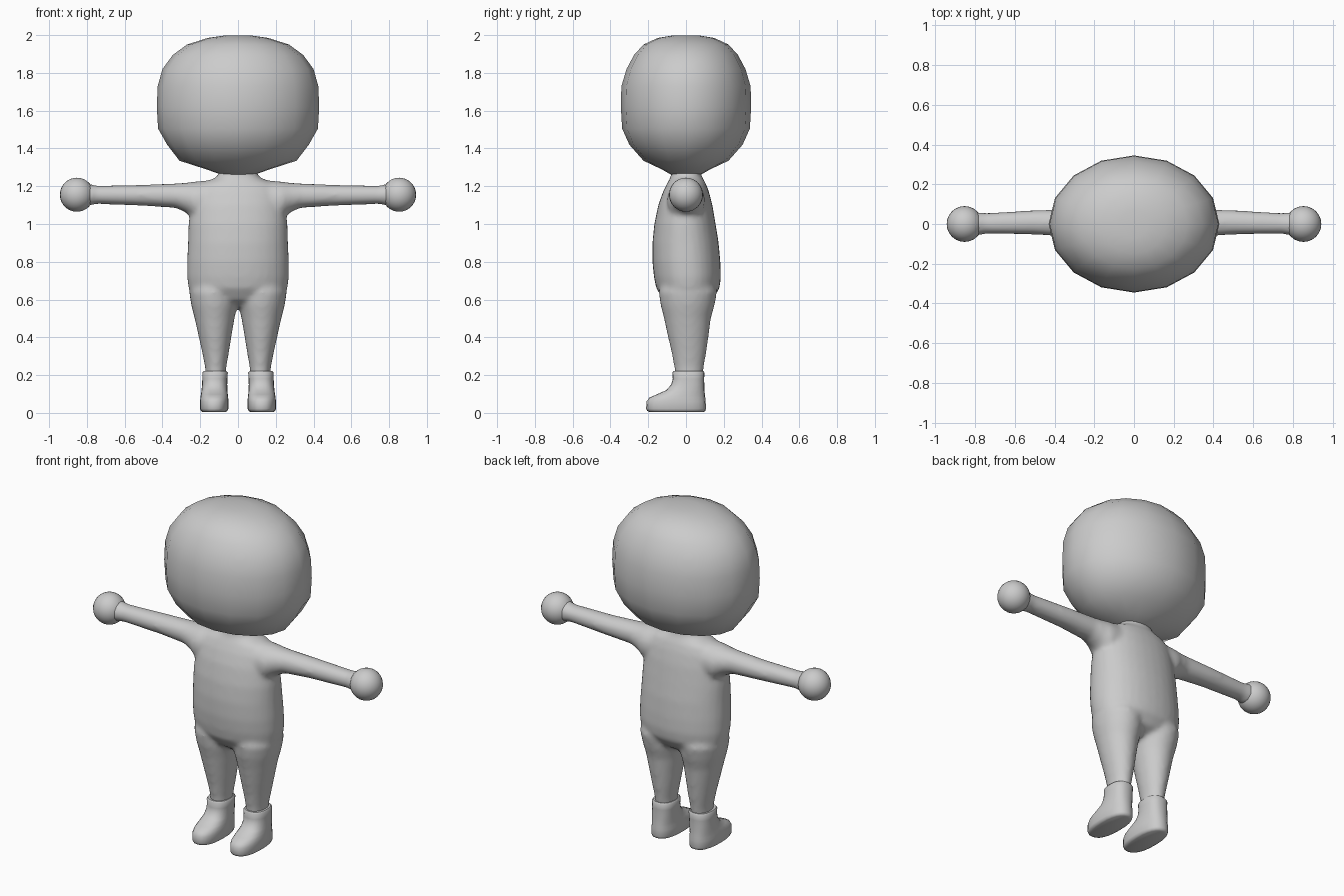
import bpy, bmesh, math

if "Cube" in bpy.data.objects:
    bpy.data.objects.remove(bpy.data.objects["Cube"])

grey = bpy.data.materials.new("plain grey")
grey.diffuse_color = (0.6, 0.6, 0.6, 1)
grey.use_nodes = True
grey.node_tree.nodes["Principled BSDF"].inputs["Base Color"].default_value = grey.diffuse_color


def loft(bm, rings, axis="z", n=24, power=2.0):
    """Skin closed rings (position, u range, v range) along z or x."""
    loops = []
    for p, u0, u1, v0, v1 in rings:
        loop = []
        for i in range(n):
            a = 2 * math.pi * i / n
            c, s = math.cos(a), math.sin(a)
            u = (u0 + u1) / 2 + (u1 - u0) / 2 * math.copysign(abs(c) ** (2 / power), c)
            v = (v0 + v1) / 2 + (v1 - v0) / 2 * math.copysign(abs(s) ** (2 / power), s)
            loop.append(bm.verts.new((u, v, p) if axis == "z" else (p, u, v)))
        loops.append(loop)
    for a, b in zip(loops, loops[1:]):
        for i in range(n):
            j = (i + 1) % n
            bm.faces.new((a[i], a[j], b[j], b[i]))
    bm.faces.new(loops[0][::-1])
    bm.faces.new(loops[-1])


def finish(bm, name):
    bmesh.ops.recalc_face_normals(bm, faces=bm.faces)
    me = bpy.data.meshes.new(name)
    bm.to_mesh(me)
    bm.free()
    me.materials.append(grey)
    me.shade_smooth()
    ob = bpy.data.objects.new(name, me)
    bpy.context.collection.objects.link(ob)
    return ob


def flip(ring):
    p, u0, u1, v0, v1 = ring
    return (p, -u1, -u0, v0, v1)


# Head: coarse rounded block
head = [(1.262, .09, .08), (1.29, .17, .13), (1.335, .31, .225), (1.42, .375, .30),
        (1.505, .423, .338), (1.62, .43, .345), (1.73, .425, .342), (1.82, .40, .315),
        (1.895, .345, .275), (1.95, .27, .225), (1.985, .16, .15), (1.998, .07, .07)]
bm = bmesh.new()
loft(bm, [(z, -x, x, -y, y) for z, x, y in head], n=16)
finish(bm, "head")

# Body: torso, legs and arms fused into one smooth skin
bm = bmesh.new()
torso = [(.56, .08, -.06, .07), (.60, .20, -.12, .14), (.66, .262, -.158, .178),
         (.72, .27, -.17, .185), (.80, .27, -.178, .182), (.90, .265, -.178, .173),
         (1.0, .262, -.168, .157), (1.10, .25, -.147, .14), (1.17, .235, -.122, .122),
         (1.215, .20, -.10, .105), (1.24, .13, -.085, .09), (1.26, .10, -.078, .08),
         (1.31, .10, -.078, .08)]
loft(bm, [(z, -x, x, a, b) for z, x, a, b in torso], n=32, power=2.15)
leg = [(.19, .064, .172, -.058, .088), (.24, .062, .174, -.062, .094),
       (.32, .048, .190, -.077, .108), (.42, .032, .212, -.10, .122),
       (.50, .018, .230, -.117, .132), (.57, .002, .248, -.135, .152),
       (.64, .0, .259, -.145, .165), (.70, .03, .24, -.12, .14)]
arm = [(.12, -.10, .10, 1.02, 1.235), (.23, -.10, .10, 1.02, 1.225),
       (.275, -.08, .085, 1.06, 1.219), (.33, -.066, .074, 1.085, 1.215),
       (.50, -.053, .070, 1.096, 1.208), (.75, -.05, .055, 1.106, 1.203),
       (.785, -.058, .060, 1.097, 1.213), (.83, -.06, .06, 1.095, 1.215)]
for side in (1, -1):
    loft(bm, [r if side > 0 else flip(r) for r in leg])
    loft(bm, [(side * r[0],) + r[1:] for r in arm], axis="x")
body = finish(bm, "body")
remesh = body.modifiers.new("fuse", "REMESH")
remesh.mode = "VOXEL"
remesh.voxel_size = 0.013
remesh.use_smooth_shade = True
soften = body.modifiers.new("soften", "SMOOTH")
soften.factor = 0.5
soften.iterations = 8

# Boots: flat sole, long toe, open cuff
boot = [(.004, .066, .186, -.19, .09), (.010, .056, .196, -.205, .102),
        (.022, .051, .201, -.211, .106), (.06, .050, .201, -.209, .104),
        (.08, .052, .199, -.195, .102), (.098, .054, .196, -.155, .100),
        (.12, .056, .193, -.105, .098), (.15, .057, .190, -.078, .097),
        (.18, .056, .189, -.070, .096), (.213, .054, .189, -.072, .098),
        (.221, .060, .183, -.066, .092)]
for side, word in ((1, "left"), (-1, "right")):
    bm = bmesh.new()
    loft(bm, [r if side > 0 else flip(r) for r in boot], power=2.4)
    ob = finish(bm, word + "_boot")
    bpy.context.view_layer.objects.active = ob
    ob.select_set(True)
    bpy.ops.object.shade_smooth_by_angle(angle=math.radians(50))
    ob.select_set(False)

    # Hands: plain balls
    bm = bmesh.new()
    bmesh.ops.create_uvsphere(bm, u_segments=24, v_segments=16, radius=.09)
    bmesh.ops.translate(bm, verts=bm.verts, vec=(side * .853, 0, 1.155))
    finish(bm, word + "_hand")
